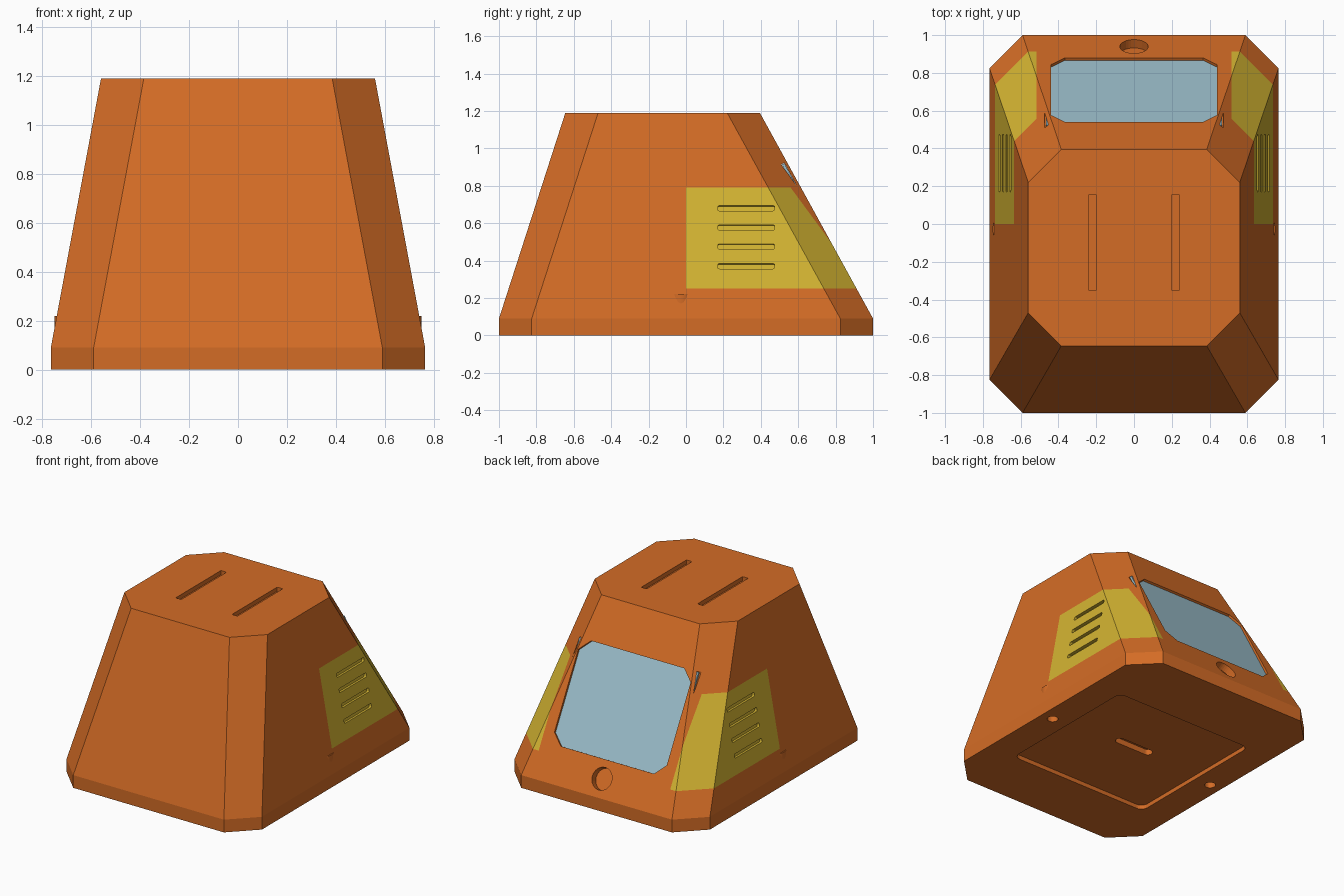
import bpy, bmesh, math
from mathutils import Vector, Matrix

if "Cube" in bpy.data.objects:
    bpy.data.objects.remove(bpy.data.objects["Cube"])


def material(name, rgb):
    m = bpy.data.materials.new(name)
    m.diffuse_color = (*rgb, 1)
    m.use_nodes = True
    m.node_tree.nodes["Principled BSDF"].inputs["Base Color"].default_value = m.diffuse_color
    return m


MATS = [material("orange", (0.658, 0.150, 0.019)),
        material("olive_yellow", (0.665, 0.462, 0.032)),
        material("pale_blue", (0.337, 0.527, 0.610))]
ORANGE, YELLOW, BLUE = range(3)


def rrect(w, h, r, seg=6):
    """Rounded rectangle outline from half sizes; seg=1 gives chamfers."""
    pts = []
    for i, (sx, sy) in enumerate([(1, 1), (-1, 1), (-1, -1), (1, -1)]):
        for k in range(seg + 1):
            a = (i + k / seg) * math.pi / 2
            p = Vector((sx * (w - r) + r * math.cos(a), sy * (h - r) + r * math.sin(a)))
            if not pts or (p - pts[-1]).length > 1e-5:
                pts.append(p)
    if (pts[0] - pts[-1]).length < 1e-5:
        pts.pop()
    return pts


def frame(origin, x, y):
    x, y = Vector(x).normalized(), Vector(y).normalized()
    m = Matrix((x, y, x.cross(y))).transposed().to_4x4()
    m.translation = origin
    return m


def prism(bm, pts, mat4, d0, d1, mat=ORANGE):
    """Closed extrusion of an outline between two local depths."""
    a = [bm.verts.new(mat4 @ Vector((p[0], p[1], d0))) for p in pts]
    b = [bm.verts.new(mat4 @ Vector((p[0], p[1], d1))) for p in pts]
    n = len(pts)
    faces = [bm.faces.new(a[::-1]), bm.faces.new(b)]
    faces += [bm.faces.new((a[i], a[(i + 1) % n], b[(i + 1) % n], b[i])) for i in range(n)]
    for f in faces:
        f.material_index = mat
    bmesh.ops.recalc_face_normals(bm, faces=faces)


def finish(bm, name):
    me = bpy.data.meshes.new(name)
    bm.to_mesh(me)
    bm.free()
    for m in MATS:
        me.materials.append(m)
    ob = bpy.data.objects.new(name, me)
    bpy.context.collection.objects.link(ob)
    return ob


def at(x, y, z=0):
    return Matrix.Translation((x, y, z))


# Tapered eight-sided housing with a straight skirt
bm = bmesh.new()
rings = []
for z, w, h, cy in [(0, .765, 1, 0), (.09, .765, 1, 0), (1.19, .56, .52, -.125)]:
    rings.append([bm.verts.new((p.x, p.y + cy, z)) for p in rrect(w, h, .175, 1)])
bm.faces.new(rings[0][::-1])
bm.faces.new(rings[-1])
for lo, hi in zip(rings, rings[1:]):
    for i in range(8):
        j = (i + 1) % 8
        bm.faces.new((lo[i], lo[j], hi[j], hi[i]))

# Painted side panels wrapping round the back corners
for co, no in [((0, 0, 0), (0, 1, 0)), ((0, 0, .25), (0, 0, 1)), ((0, 0, .79), (0, 0, 1)),
               ((.515, 0, 0), (1, 0, 0)), ((-.515, 0, 0), (1, 0, 0))]:
    bmesh.ops.bisect_plane(bm, geom=bm.verts[:] + bm.edges[:] + bm.faces[:],
                           plane_co=co, plane_no=no)
for f in bm.faces:
    c = f.calc_center_median()
    if c.y > 0 and .25 < c.z < .79 and abs(c.x) > .515:
        f.material_index = YELLOW
bmesh.ops.dissolve_limit(bm, angle_limit=.01, verts=bm.verts[:], edges=bm.edges[:],
                         delimit={'MATERIAL'})
bmesh.ops.recalc_face_normals(bm, faces=bm.faces[:])
housing = finish(bm, "housing")

# Cutters for all recesses
cut = bmesh.new()
back = frame((0, .71, .617), (1, 0, 0), (0, -.605, 1.1))   # local z points inward
prism(cut, rrect(.44, .352, .075, 1), back, -.05, .03)     # window opening
prism(cut, rrect(.475, .357, .001, 1), back, .015, .032)   # pane slot
prism(cut, rrect(.075, .075, .075, 8), back @ at(0, -.477), -.05, .05)  # round port
for s in (-1, 1):
    for z in (.37, .475, .577, .68):                       # side vents
        side = frame((s * (.765 - .1864 * (z - .09)), .322, z), (0, 1, 0), (-s * .205, 0, 1.1))
        prism(cut, rrect(.152, .014, .008, 3), side, -.02, .02, YELLOW)
    prism(cut, rrect(.022, .253, .006, 2), at(s * .22, -.098), 1.16, 1.25)  # top slots
    prism(cut, rrect(.036, .036, .036, 6), at(s * .675, -.027), -.05, .08)  # screw holes
prism(cut, rrect(.55, .54, .05), at(0, -.03), -.05, .03)   # base recess
prism(cut, rrect(.15, .032, .03), at(0, 0), -.05, .07)     # base slot
cutter = finish(cut, "recess_cutter")
cutter.hide_render = True

mod = housing.modifiers.new("recesses", 'BOOLEAN')
mod.operation = 'DIFFERENCE'
mod.solver = 'EXACT'
mod.use_self = True
mod.object = cutter
bpy.context.view_layer.objects.active = housing
bpy.ops.object.modifier_apply(modifier=mod.name)
bpy.data.objects.remove(cutter)

# Window pane set in its slot
bm = bmesh.new()
prism(bm, rrect(.466, .354, .001, 1), back, .016, .03, BLUE)
finish(bm, "window_pane")

# Screw bosses that just break through the side walls
for s, name in ((-1, "left_boss"), (1, "right_boss")):
    bm = bmesh.new()
    prism(bm, rrect(.075, .075, .075, 8), at(s * .675, -.027), .1, .22)
    boss = finish(bm, name)
    bpy.ops.object.select_all(action='DESELECT')
    boss.select_set(True)
    bpy.context.view_layer.objects.active = boss
    bpy.ops.object.shade_smooth_by_angle()
